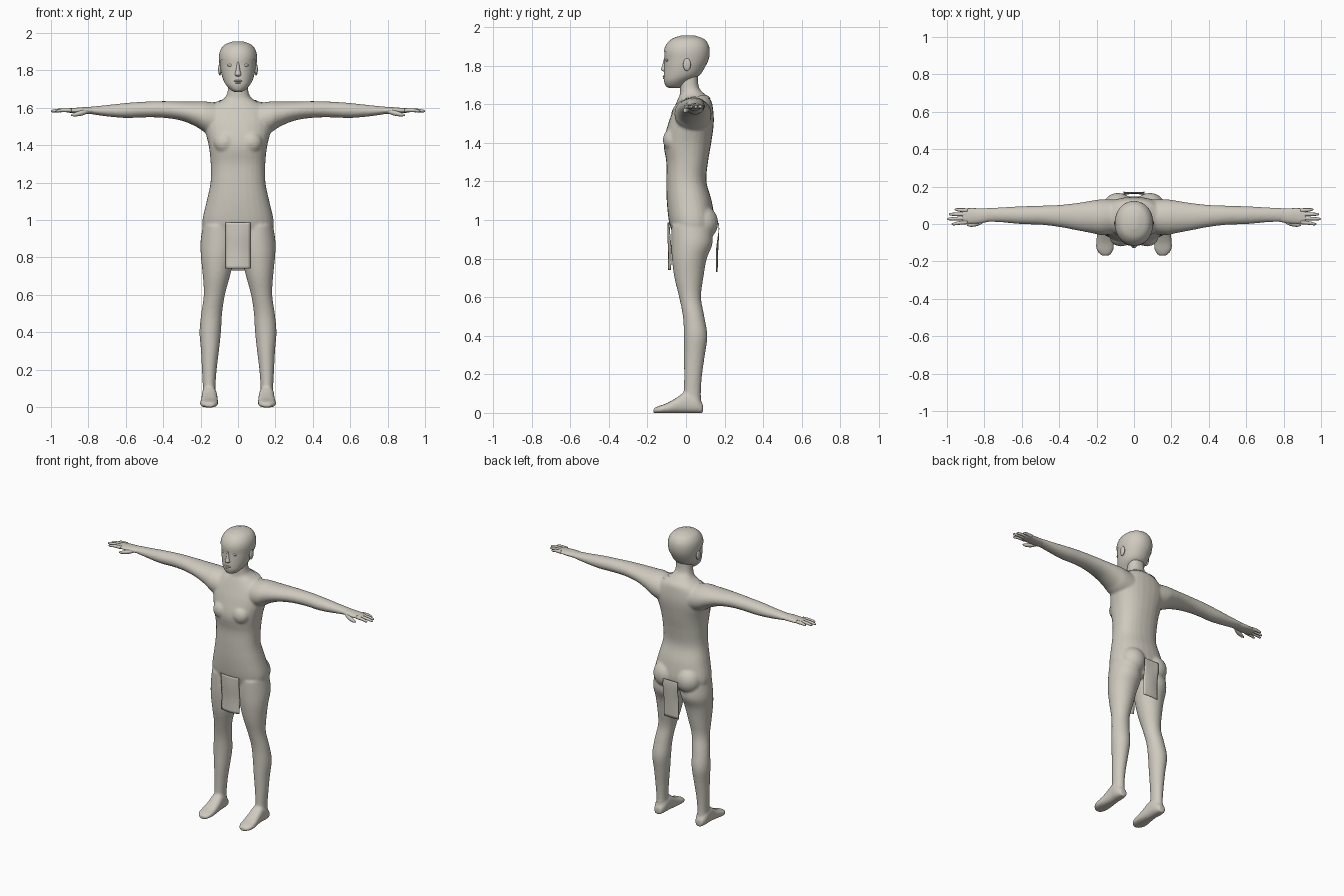
import bpy, bmesh, math
from mathutils import Vector

if "Cube" in bpy.data.objects:
    bpy.data.objects.remove(bpy.data.objects["Cube"])

COLOR = (0.62, 0.59, 0.52, 1)
clay = bpy.data.materials.new("warm grey")
clay.use_nodes = True
clay.diffuse_color = COLOR
clay.node_tree.nodes["Principled BSDF"].inputs["Base Color"].default_value = COLOR


def finish(bm, name):
    """Turn a bmesh into a smooth shaded object."""
    bmesh.ops.recalc_face_normals(bm, faces=bm.faces)
    for f in bm.faces:
        f.smooth = True
    mesh = bpy.data.meshes.new(name)
    bm.to_mesh(mesh)
    bm.free()
    mesh.materials.append(clay)
    ob = bpy.data.objects.new(name, mesh)
    bpy.context.collection.objects.link(ob)
    return ob


def spline(rows, steps):
    """Catmull-Rom interpolation through rows of numbers."""
    out = []
    for i in range(len(rows) - 1):
        p0, p1, p2 = rows[max(i - 1, 0)], rows[i], rows[i + 1]
        p3 = rows[min(i + 2, len(rows) - 1)]
        for k in range(steps):
            t = k / steps
            out.append([b + t * ((c - a) + t * ((2 * a - 5 * b + 4 * c - d) + t * (3 * b - a - 3 * c + d))) / 2
                        for a, b, c, d in zip(p0, p1, p2, p3)])
    return out + [rows[-1]]


def loft(bm, axis, rows, side=1, power=2.0, grow=0, n=28, steps=4):
    """Rows hold position along the axis, then min/max on the other two axes."""
    rings = []
    for t, a0, a1, b0, b1 in spline(rows, steps):
        ring = []
        for k in range(n):
            ang = 2 * math.pi * k / n
            c, s = math.cos(ang), math.sin(ang)
            a = (a0 + a1) / 2 + ((a1 - a0) / 2 + grow) * math.copysign(abs(c) ** (2 / power), c)
            b = (b0 + b1) / 2 + ((b1 - b0) / 2 + grow) * math.copysign(abs(s) ** (2 / power), s)
            x, y, z = {"x": (t, a, b), "y": (a, t, b), "z": (a, b, t)}[axis]
            ring.append(bm.verts.new((x * side, y, z)))
        rings.append(ring)
    for r, q in zip(rings, rings[1:]):
        for k in range(n):
            m = (k + 1) % n
            bm.faces.new((r[k], r[m], q[m], q[k]))
    bm.faces.new(rings[0])
    bm.faces.new(rings[-1])


def upright(rows):
    """Symmetric section rows from height, front, back and half width."""
    return [(z, -w, w, f, b) for z, f, b, w in rows]


def ball(bm, centre, size):
    made = bmesh.ops.create_uvsphere(bm, u_segments=20, v_segments=12, radius=1)["verts"]
    for v in made:
        v.co = Vector(c + p * s for c, p, s in zip(centre, v.co, size))


# Body: overlapping lofts fused into one skin
TORSO = [(.90, -.06, .11, .13), (.95, -.077, .14, .18), (1.0, -.09, .148, .19),
         (1.1, -.10, .133, .168), (1.2, -.102, .106, .147), (1.3, -.102, .114, .146),
         (1.4, -.116, .131, .157), (1.5, -.092, .144, .18), (1.57, -.066, .141, .17),
         (1.62, -.045, .13, .125), (1.65, -.032, .10, .075), (1.69, -.031, .066, .055),
         (1.78, -.03, .062, .052)]
LEG = [(.97, .02, .188, -.075, .13), (.88, .004, .201, -.076, .138), (.8, .018, .198, -.073, .108),
       (.7, .043, .188, -.06, .09), (.6, .07, .183, -.036, .078), (.5, .085, .197, -.016, .095),
       (.4, .091, .206, -.011, .111), (.3, .102, .198, -.011, .098), (.2, .114, .193, -.01, .084),
       (.1, .121, .188, -.012, .077), (.02, .117, .19, -.02, .083)]
FOOT = [(.088, .13, .18, -.002, .045), (.05, .116, .194, -.002, .09), (0, .112, .194, -.002, .11),
        (-.05, .108, .197, -.002, .078), (-.1, .106, .203, -.002, .05),
        (-.14, .11, .2, -.002, .036), (-.168, .128, .176, -.002, .024)]
ARM = [(.08, -.05, .13, 1.44, 1.62), (.17, -.06, .132, 1.465, 1.634), (.22, -.05, .126, 1.497, 1.634),
       (.3, -.035, .113, 1.531, 1.634), (.4, -.016, .102, 1.547, 1.636), (.5, -.004, .098, 1.549, 1.633),
       (.6, -.001, .095, 1.546, 1.626), (.7, .008, .09, 1.554, 1.615), (.81, .013, .084, 1.57, 1.604)]
bm = bmesh.new()
loft(bm, "z", upright(TORSO), power=2.3)
for s in (1, -1):
    loft(bm, "z", LEG, s)
    loft(bm, "y", FOOT, s, power=2.5)
    loft(bm, "x", ARM, s)
    ball(bm, (s * .085, .085, .985), (.085, .082, .09))   # buttock
    ball(bm, (s * .07, -.07, 1.415), (.06, .05, .06))     # breast
body = finish(bm, "body")
fuse = body.modifiers.new("fuse", "REMESH")
fuse.mode = "VOXEL"
fuse.voxel_size = 0.007
fuse.use_smooth_shade = True
soften = body.modifiers.new("soften", "SMOOTH")
soften.factor = 0.5
soften.iterations = 8

# Hands: palm, four fingers and a thumb
PALM = [(.77, .014, .083, 1.568, 1.605), (.82, .004, .083, 1.567, 1.604),
        (.87, .002, .085, 1.571, 1.6), (.91, .004, .082, 1.575, 1.597), (.92, .01, .078, 1.579, 1.593)]
FINGERS = [(.01, .0, .975), (.031, .027, 1.0), (.052, .052, .99), (.073, .077, .96)]
for side, label in ((1, "left"), (-1, "right")):
    bm = bmesh.new()
    loft(bm, "x", PALM, side, n=20)
    for y0, y1, tip in FINGERS:
        loft(bm, "x", [(x, y - r, y + r, z - r, z + r) for x, y, z, r in (
            (.89, y0, 1.587, .011), ((.9 + tip) / 2, (y0 + y1) / 2, 1.587, .0095),
            (tip - .01, y1, 1.583, .007), (tip, y1, 1.582, .002))], side, n=12)
    loft(bm, "x", [(x, y - r, y + r, z - r, z + r) for x, y, z, r in (
        (.79, .025, 1.585, .008), (.83, .006, 1.574, .014),
        (.87, -.004, 1.565, .011), (.892, -.006, 1.561, .004))], side, n=12)
    finish(bm, label + "_hand")

# Head with nose, eyes, lips and ears
HEAD = upright([(1.685, -.09, -.03, .018), (1.695, -.105, -.01, .038), (1.72, -.114, .02, .062),
                (1.75, -.115, .07, .079), (1.79, -.113, .097, .09), (1.83, -.111, .114, .096),
                (1.87, -.111, .119, .098), (1.905, -.098, .112, .09), (1.935, -.068, .088, .066),
                (1.952, -.02, .04, .02)])
bm = bmesh.new()
loft(bm, "z", HEAD, n=40, power=2.1)
loft(bm, "z", upright([(1.768, -.115, -.09, .011), (1.778, -.129, -.09, .018),
                       (1.80, -.123, -.09, .012), (1.845, -.112, -.09, .007)]), n=16)
ball(bm, (0, -.107, 1.744), (.024, .014, .006))
ball(bm, (0, -.106, 1.734), (.02, .014, .006))
for s in (1, -1):
    ball(bm, (s * .04, -.098, 1.828), (.017, .008, .007))
    ball(bm, (s * .097, .005, 1.805), (.009, .02, .033))
finish(bm, "head")

# Close cropped hair: a slightly larger skull, cut along a slanted line
bm = bmesh.new()
loft(bm, "z", HEAD, n=40, power=2.1, grow=.004)
for v in bm.verts:
    v.co.z += .004
bmesh.ops.bisect_plane(bm, geom=bm.verts[:] + bm.edges[:] + bm.faces[:], plane_co=(0, -.11, 1.872),
                       plane_no=(0, .3, 1), clear_inner=True)
finish(bm, "hair_cap")

# Neckline: a strip laid over the shoulders
bm = bmesh.new()
loops = []
for k in range(5):
    t = k / 4
    loops.append([bm.verts.new(((.098 + .035 * t) * math.sin(a),
                                .04 - (.095 + .02 * t) * math.cos(a),
                                1.625 - .055 * math.cos(a) - .025 * t + .015 * math.sin(a) ** 2))
                  for a in (2 * math.pi * i / 48 for i in range(48))])
for r, q in zip(loops, loops[1:]):
    for i in range(48):
        j = (i + 1) % 48
        bm.faces.new((r[i], r[j], q[j], q[i]))
collar = finish(bm, "collar")
wrap = collar.modifiers.new("lay on body", "SHRINKWRAP")
wrap.target = body
wrap.wrap_mode = "OUTSIDE_SURFACE"
wrap.offset = 0.004


# Loincloth flaps hanging front and back
def flap(name, half, path):
    bm = bmesh.new()
    rows = [[bm.verts.new((half * u / 4, y + bend * (u / 4) ** 2, z)) for u in range(-4, 5)]
            for y, z, bend in spline(path, 4)]
    for r, q in zip(rows, rows[1:]):
        for i in range(8):
            bm.faces.new((r[i], r[i + 1], q[i + 1], q[i]))
    ob = finish(bm, name)
    thick = ob.modifiers.new("thickness", "SOLIDIFY")
    thick.thickness = 0.004
    thick.offset = 0


flap("front_flap", .067, [(-.094, .987, .006), (-.095, .92, .012), (-.09, .83, .014), (-.092, .74, .012)])
flap("back_flap", .055, [(.168, .985, 0), (.17, .94, 0), (.165, .84, -.008), (.162, .73, -.004)])
